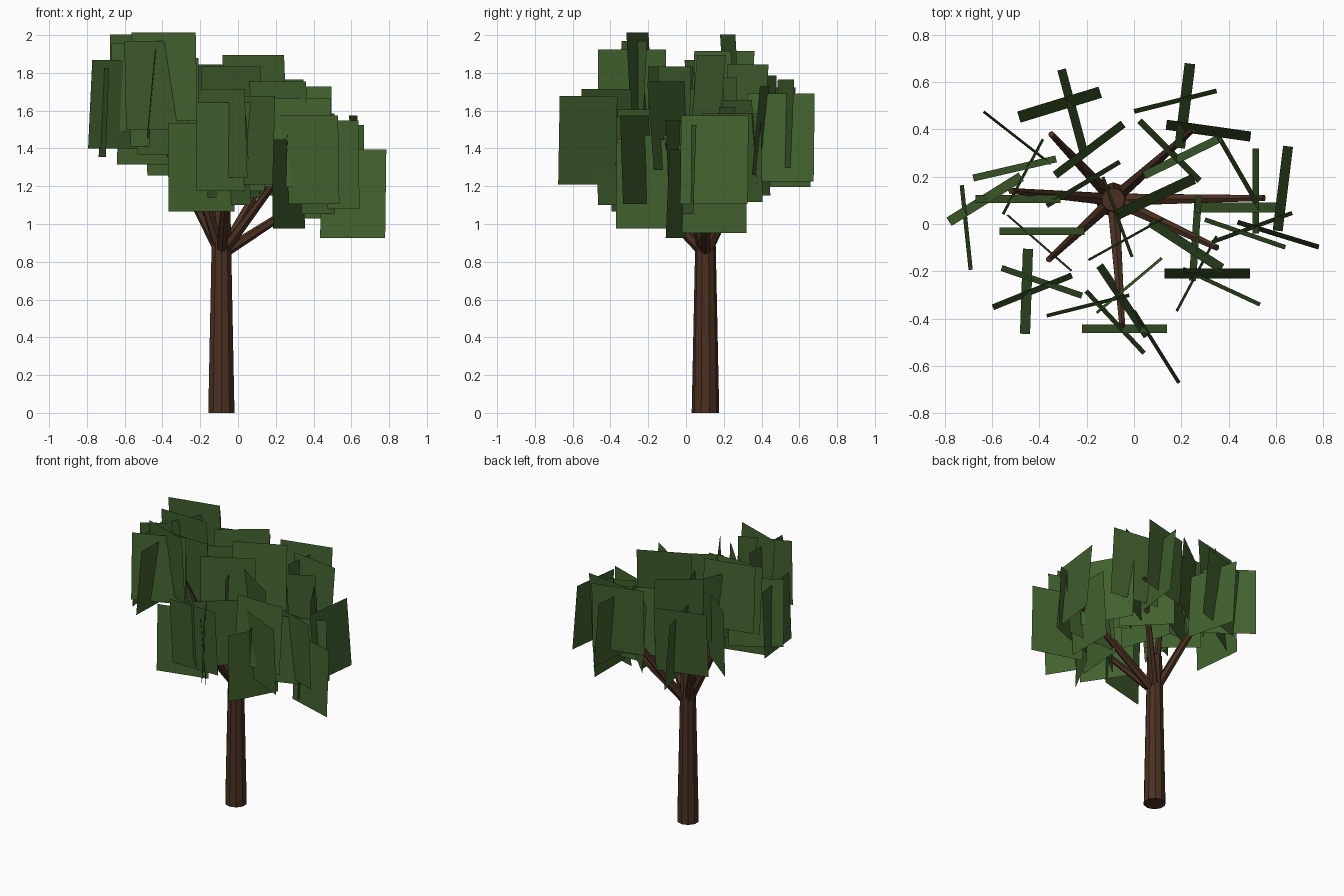
import bpy, math, random
from mathutils import Vector, Euler

if "Cube" in bpy.data.objects:
    bpy.data.objects.remove(bpy.data.objects["Cube"])

random.seed(4)


def material(name, rgb):
    m = bpy.data.materials.new(name)
    m.diffuse_color = (*rgb, 1)
    m.use_nodes = True
    m.node_tree.nodes["Principled BSDF"].inputs["Base Color"].default_value = m.diffuse_color
    return m


bark = material("bark", (0.07, 0.03, 0.016))
leaf = material("leaf", (0.055, 0.12, 0.028))


def limb(name, a, b, r1, r2, sides):
    """Tapered cylinder running from a to b."""
    a, b = Vector(a), Vector(b)
    bpy.ops.mesh.primitive_cone_add(vertices=sides, radius1=r1, radius2=r2,
                                    depth=(b - a).length, location=(a + b) / 2,
                                    rotation=(b - a).to_track_quat('Z', 'Y').to_euler())
    o = bpy.context.object
    o.name = name
    o.data.materials.append(bark)


def leaf_cards(name, z, cards):
    """Nearly upright flat leaf sheets (x, y, heading), stacked from low to high around z."""
    verts, faces = [], []
    for i, (x, y, heading) in enumerate(cards):
        tilt = random.choice((-1, 1)) * random.uniform(1, 6)
        rot = Euler((math.radians(90 + tilt), 0, math.radians(heading))).to_matrix()
        centre = Vector((x, y, z + 0.18 * (i / (len(cards) - 1) - 0.5)))
        n = len(verts)
        for u, v in ((-1, -1), (1, -1), (1, 1), (-1, 1)):
            verts.append(centre + rot @ Vector((u * 0.18, v * 0.235, 0)))
        faces.append((n, n + 1, n + 2, n + 3))
    me = bpy.data.meshes.new(name)
    me.from_pydata(verts, [], faces)
    me.materials.append(leaf)
    bpy.context.collection.objects.link(bpy.data.objects.new(name, me))


# Crown: branch tip, then the sheets around it from lowest to highest
crown = {
    "right": ((0.55, 0.11, 1.25), [(.61, -.045, -17), (.515, .14, 90), (.265, -.21, 62),
              (.26, -.06, 86), (.44, .07, 0), (.5, -.015, 20), (.47, -.04, -19),
              (.63, .15, 83)]),
    "front_right": ((0.35, -0.1, 1.43), [(.37, -.265, -25), (.31, -.21, 0),
                    (.22, -.09, -33)]),
    "front": ((-0.05, -0.43, 1.39), [(-.195, -.345, 14), (-.045, -.325, -56),
              (-.02, -.26, 40), (-.04, -.443, 0), (.095, -.52, -58), (-.08, -.415, -47)]),
    "front_left": ((-0.36, -0.15, 1.69), [(-.4, -.08, -41), (-.39, -.03, 0),
                   (-.455, -.285, 88), (-.43, -.285, 22), (-.39, -.245, -19)]),
    "left": ((-0.52, 0.14, 1.68), [(-.71, -.015, -84), (-.63, .105, 32),
             (-.47, .2, 62), (-.49, .105, 0), (-.505, .235, 13)]),
    "back_left": ((-0.35, 0.38, 1.52), [(-.26, .48, -75), (-.315, .505, 17),
                  (-.495, .365, -38), (-.19, .315, 37)]),
    "back_right": ((0.25, 0.4, 1.44), [(.43, .245, -60), (.15, .31, -45), (.205, .285, 26),
                   (.215, .5, 83), (.315, .395, -8), (.175, .52, 14)]),
    "centre": ((-0.08, 0.1, 1.57), [(-.07, .03, -70), (-.215, .17, 31),
               (-.035, -.065, 29), (.09, .115, 25)]),
}

# Trunk
limb("trunk", (-0.088, 0.103, 0), (-0.088, 0.103, 1.1), 0.073, 0.05, 10)

# Branches and foliage
for side, (tip, cards) in crown.items():
    if side != "centre":
        limb(side + "_branch", (-0.088, 0.103, 0.84), tip, 0.03, 0.014, 6)
    leaf_cards(side + "_leaves", tip[2], cards)
